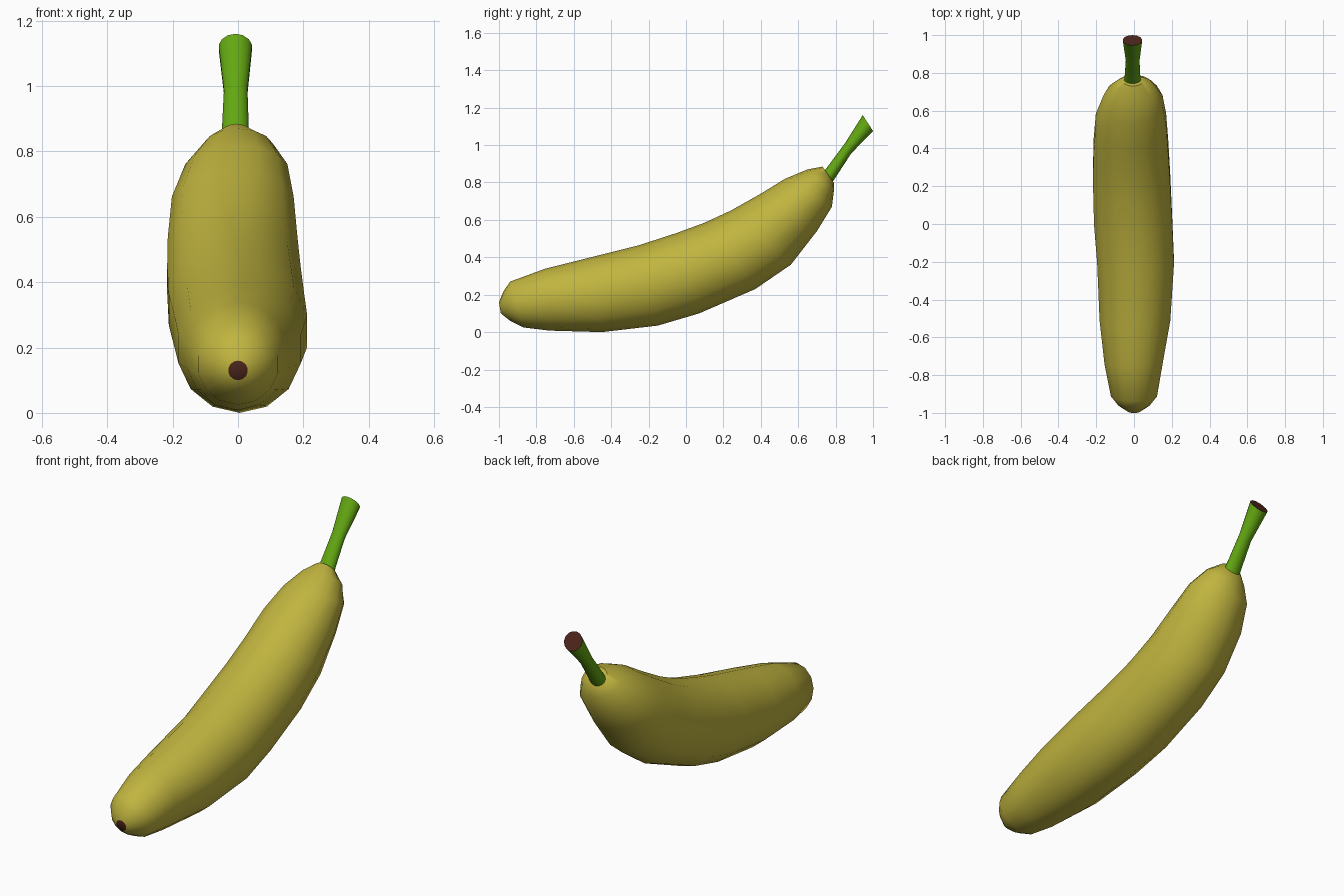
import bpy, bmesh, math
from mathutils import Vector

if "Cube" in bpy.data.objects:
    bpy.data.objects.remove(bpy.data.objects["Cube"])


def material(name, color):
    m = bpy.data.materials.new(name)
    m.diffuse_color = (*color, 1)
    m.use_nodes = True
    m.node_tree.nodes["Principled BSDF"].inputs["Base Color"].default_value = m.diffuse_color
    return m


yellow = material("ripe_yellow", (0.53, 0.46, 0.05))
green = material("stem_green", (0.126, 0.39, 0.006))
brown = material("dry_brown", (0.075, 0.019, 0.011))


def loft(name, rings, sides, mats, start_brown=False, end_brown=False, cap_end=True):
    """Skin rings given as (top y, top z, bottom y, bottom z, left x, right x)."""
    bm = bmesh.new()
    loops = []
    for ty, tz, by, bz, xl, xr in rings:
        cx, hw = (xl + xr) / 2, (xr - xl) / 2
        centre = Vector((cx, (ty + by) / 2, (tz + bz) / 2))
        up = Vector((0, (ty - by) / 2, (tz - bz) / 2))
        side = Vector((hw, 0, 0))
        loops.append([bm.verts.new(centre + up * math.cos(a) + side * math.sin(a))
                      for a in (2 * math.pi * i / sides for i in range(sides))])
    for a, b in zip(loops, loops[1:]):
        for i in range(sides):
            j = (i + 1) % sides
            bm.faces.new((a[i], a[j], b[j], b[i]))
    bm.faces.new(loops[0]).material_index = int(start_brown)
    bm.faces.new(loops[-1]).material_index = int(end_brown)
    bmesh.ops.recalc_face_normals(bm, faces=bm.faces)
    mesh = bpy.data.meshes.new(name)
    bm.to_mesh(mesh)
    bm.free()
    for m in mats:
        mesh.materials.append(m)
    ob = bpy.data.objects.new(name, mesh)
    bpy.context.collection.objects.link(ob)
    bpy.ops.object.select_all(action='DESELECT')
    ob.select_set(True)
    bpy.context.view_layer.objects.active = ob
    bpy.ops.object.shade_smooth_by_angle(angle=math.radians(50))
    return ob


# Curved fruit body, brown blossom end at the front
body = [
    (-1.00, 0.16, -0.99, 0.10, -0.03, 0.03),
    (-0.975, 0.22, -0.94, 0.06, -0.085, 0.085),
    (-0.94, 0.27, -0.87, 0.025, -0.125, 0.125),
    (-0.75, 0.34, -0.73, 0.008, -0.16, 0.155),
    (-0.55, 0.39, -0.45, 0.00, -0.187, 0.197),
    (-0.25, 0.465, -0.15, 0.035, -0.20, 0.217),
    (-0.05, 0.53, 0.07, 0.10, -0.217, 0.208),
    (0.10, 0.585, 0.37, 0.23, -0.222, 0.197),
    (0.24, 0.65, 0.56, 0.36, -0.22, 0.187),
    (0.40, 0.74, 0.70, 0.54, -0.207, 0.175),
    (0.53, 0.82, 0.78, 0.67, -0.165, 0.155),
    (0.65, 0.87, 0.79, 0.75, -0.11, 0.11),
    (0.73, 0.885, 0.79, 0.80, -0.06, 0.05),
]
loft("fruit_body", body, 14, [yellow, brown], start_brown=True)

# Flared stem with a brown cut end
stem = [
    (0.735, 0.855, 0.775, 0.79, -0.054, 0.038),
    (0.765, 0.895, 0.805, 0.835, -0.05, 0.034),
    (0.85, 1.01, 0.883, 0.955, -0.044, 0.03),
    (0.945, 1.16, 1.00, 1.075, -0.06, 0.044),
]
loft("stem", stem, 14, [green, brown], end_brown=True)
